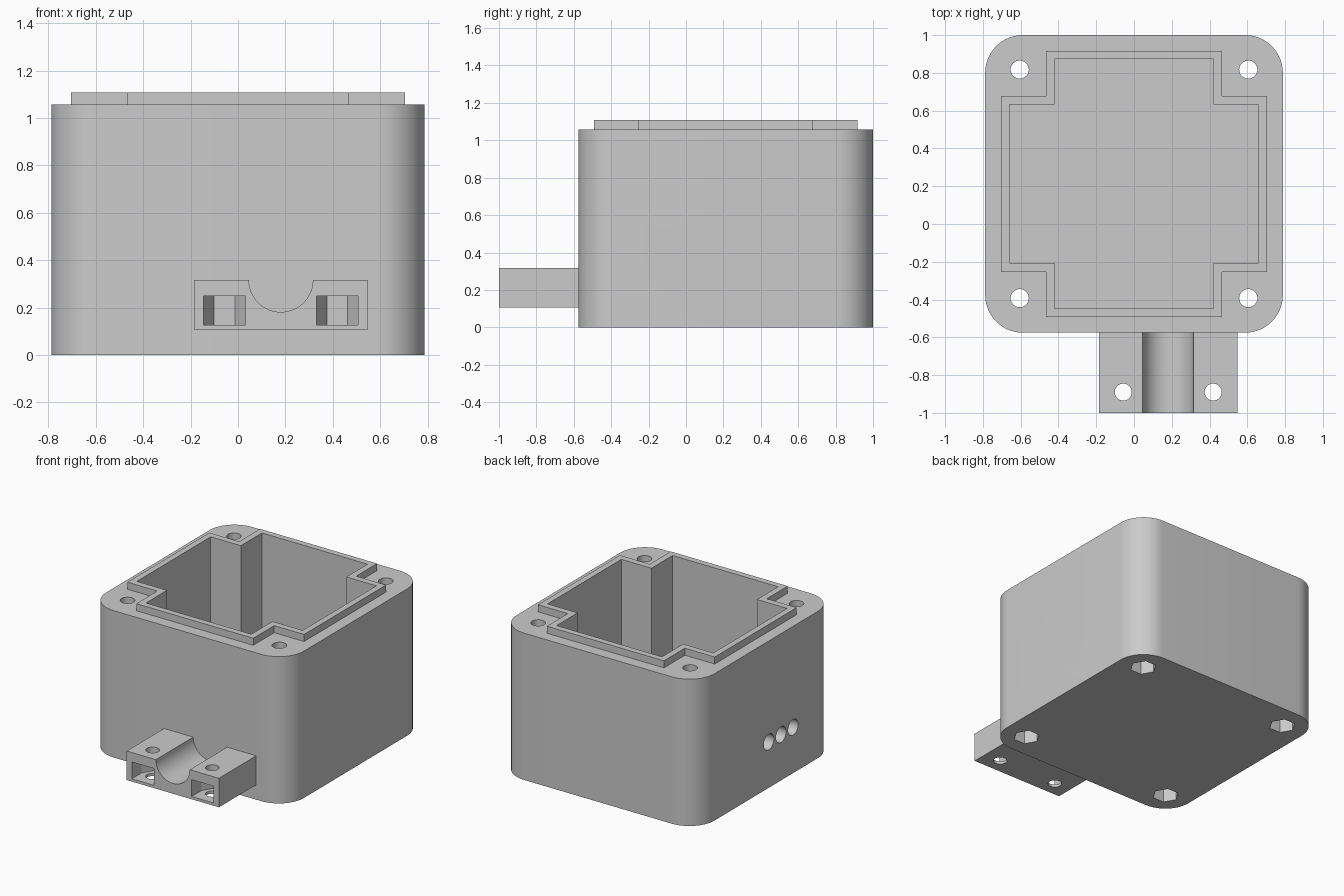
import bpy, bmesh
from math import pi, cos, sin, radians
from mathutils import Matrix

if "Cube" in bpy.data.objects:
    bpy.data.objects.remove(bpy.data.objects["Cube"], do_unlink=True)

CY = 0.2125        # housing centre in y
HALF = 0.788       # housing half width
TOP, RIM_TOP, FLOOR = 1.057, 1.108, 0.10

grey = bpy.data.materials.new("plain grey")
grey.use_nodes = True
grey.diffuse_color = (0.6, 0.6, 0.6, 1)
grey.node_tree.nodes["Principled BSDF"].inputs["Base Color"].default_value = (0.6, 0.6, 0.6, 1)


def prism(name, outline, low, high, matrix=None):
    """Extrude a 2D outline upward from low to high."""
    bm = bmesh.new()
    face = bm.faces.new([bm.verts.new((x, y, low)) for x, y in outline])
    side = bmesh.ops.extrude_face_region(bm, geom=[face])
    verts = [g for g in side["geom"] if isinstance(g, bmesh.types.BMVert)]
    bmesh.ops.translate(bm, verts=verts, vec=(0, 0, high - low))
    if matrix:
        bm.transform(matrix)
    bmesh.ops.recalc_face_normals(bm, faces=bm.faces)
    mesh = bpy.data.meshes.new(name)
    bm.to_mesh(mesh)
    bm.free()
    mesh.materials.append(grey)
    obj = bpy.data.objects.new(name, mesh)
    bpy.context.collection.objects.link(obj)
    return obj


def circle(x, y, r, n=40):
    return [(x + r * cos(2 * pi * i / n), y + r * sin(2 * pi * i / n)) for i in range(n)]


def rectangle(x0, x1, y0, y1):
    return [(x0, y0), (x1, y0), (x1, y1), (x0, y1)]


def rounded_square(half, r, steps=14):
    points = []
    for k, (sx, sy) in enumerate([(1, 1), (-1, 1), (-1, -1), (1, -1)]):
        for i in range(steps + 1):
            a = pi / 2 * (k + i / steps)
            points.append((sx * (half - r) + r * cos(a), CY + sy * (half - r) + r * sin(a)))
    return points


def cross(a, b):
    """Square of half width a whose corners are notched back to b."""
    quarter = [(a, b), (b, b), (b, a)]
    points = []
    for _ in range(4):
        points += quarter
        quarter = [(-y, x) for x, y in quarter]
    return [(x, y + CY) for x, y in points]


def combine(target, other, operation="DIFFERENCE"):
    mod = target.modifiers.new("cut", "BOOLEAN")
    mod.operation, mod.solver, mod.object = operation, "EXACT", other
    bpy.context.view_layer.objects.active = target
    bpy.ops.object.modifier_apply(modifier=mod.name)
    bpy.data.objects.remove(other, do_unlink=True)


def finish(obj):
    bpy.ops.object.select_all(action="DESELECT")
    obj.select_set(True)
    bpy.context.view_layer.objects.active = obj
    bpy.ops.object.shade_smooth_by_angle(angle=radians(30))


# Housing with raised rim and notched cavity
housing = prism("housing", rounded_square(HALF, 0.2), 0, TOP)
combine(housing, prism("rim", cross(0.704, 0.466), TOP - 0.05, RIM_TOP), "UNION")
combine(housing, prism("cavity", cross(0.66, 0.42), FLOOR, 1.3))

# Corner screw holes with hexagonal nut pockets underneath
for sx in (-1, 1):
    for sy in (-1, 1):
        x, y = sx * 0.605, CY + sy * 0.605
        combine(housing, prism("screw_hole", circle(x, y, 0.048), -0.1, 1.3))
        combine(housing, prism("nut_pocket", circle(x, y, 0.088, 6), -0.1, 0.13))

# Cable holes: two on the left wall, three on the right wall
along_x = Matrix(((0, 0, 1, 0), (1, 0, 0, 0), (0, 1, 0, 0), (0, 0, 0, 1)))
for y in (-0.142, 0.07):
    combine(housing, prism("cable_hole", circle(y, 0.363, 0.068), 0.55, 0.9, along_x))
for y in (-0.093, 0.045, 0.183):
    combine(housing, prism("cable_hole", circle(y, 0.33, 0.057), -0.9, -0.55, along_x))
finish(housing)

# Clamp bracket with half-round groove along y
BX, BZ, FRONT = 0.181, 0.316, -1.0
bracket = prism("cable_clamp", rectangle(BX - 0.367, BX + 0.367, FRONT, CY - HALF), 0.107, BZ)
along_y = Matrix(((1, 0, 0, 0), (0, 0, 1, 0), (0, 1, 0, 0), (0, 0, 0, 1)))
combine(bracket, prism("groove", circle(BX, BZ, 0.135, 64), -1.2, -0.4, along_y))

# Clamp screw holes and nut slots open to the front
for x in (BX - 0.238, BX + 0.238):
    y, r = -0.89, 0.088
    slot = [(x - r, -1.1), (x + r, -1.1)] + [(x + r * cos(a * pi / 3), y + r * sin(a * pi / 3)) for a in range(4)]
    combine(bracket, prism("nut_slot", slot, 0.127, 0.248))
    combine(bracket, prism("clamp_hole", circle(x, y, 0.045), 0, 0.5))
finish(bracket)
